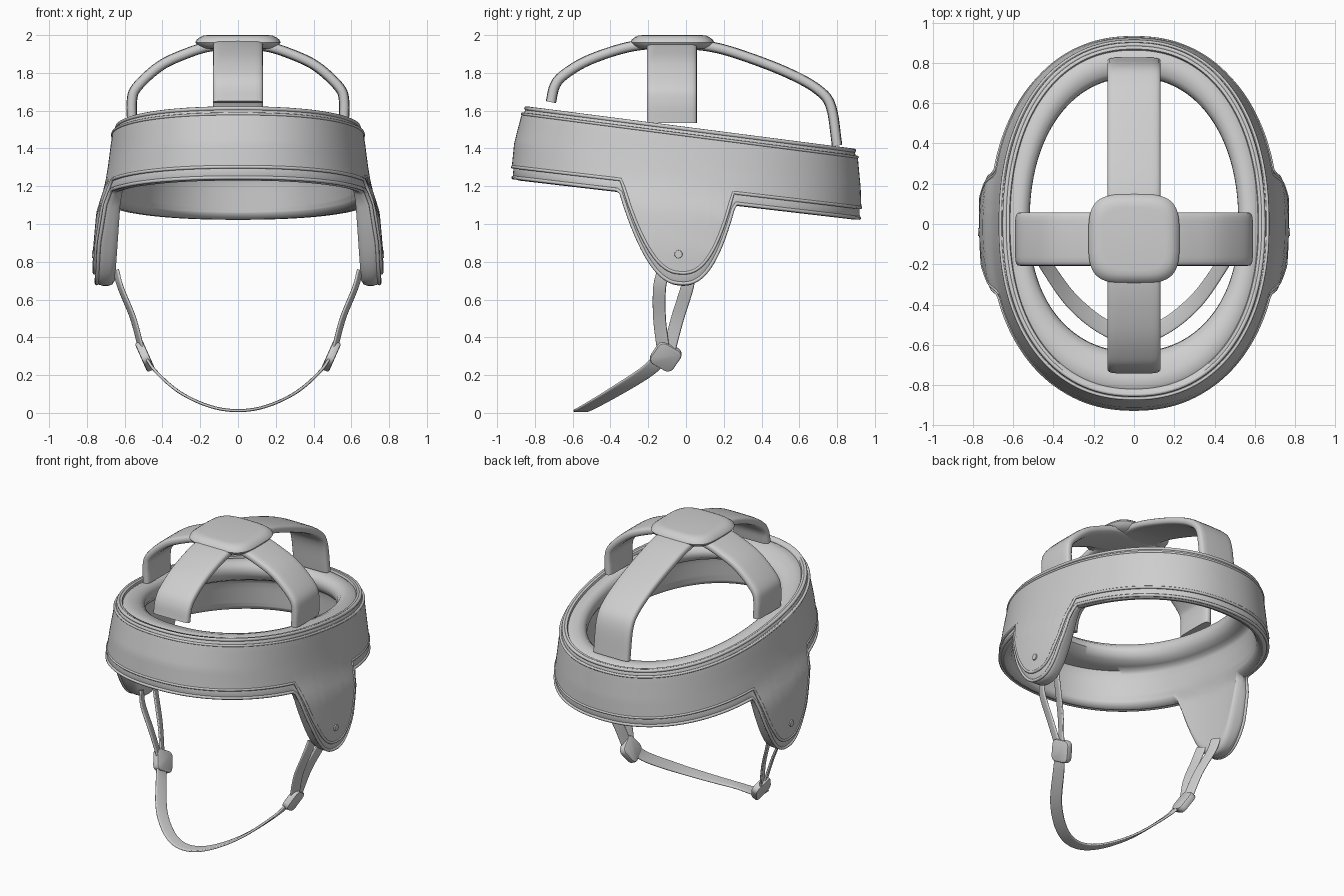
import bpy, bmesh, math
from mathutils import Vector, Matrix

cube = bpy.data.objects.get("Cube")
if cube:
    bpy.data.objects.remove(cube, do_unlink=True)

grey = bpy.data.materials.new("soft_grey")
grey.use_nodes = True
grey.diffuse_color = (0.62, 0.62, 0.62, 1)
grey.node_tree.nodes["Principled BSDF"].inputs["Base Color"].default_value = (0.62, 0.62, 0.62, 1)


def finish(name, bm, angle=40):
    bmesh.ops.recalc_face_normals(bm, faces=bm.faces)
    me = bpy.data.meshes.new(name)
    bm.to_mesh(me)
    bm.free()
    me.materials.append(grey)
    ob = bpy.data.objects.new(name, me)
    bpy.context.collection.objects.link(ob)
    bpy.ops.object.select_all(action='DESELECT')
    ob.select_set(True)
    bpy.context.view_layer.objects.active = ob
    bpy.ops.object.shade_smooth_by_angle(angle=math.radians(angle))


def loft(name, rings, closed, angle=40):
    """Skin a list of closed loops, joined end to end or capped."""
    bm = bmesh.new()
    vs = [[bm.verts.new(p) for p in r] for r in rings]
    n, m = len(vs), len(vs[0])
    for i in range(n if closed else n - 1):
        a, b = vs[i], vs[(i + 1) % n]
        for j in range(m):
            bm.faces.new((a[j], a[(j + 1) % m], b[(j + 1) % m], b[j]))
    if not closed:
        bm.faces.new(vs[0])
        bm.faces.new(vs[-1])
    finish(name, bm, angle)


def smooth_path(pts, steps=6):
    p = [Vector(q) for q in pts]
    p = [2 * p[0] - p[1]] + p + [2 * p[-1] - p[-2]]
    out = []
    for a, b, c, d in zip(p, p[1:], p[2:], p[3:]):
        for k in range(steps):
            t = k / steps
            out.append(0.5 * (2 * b + (c - a) * t + (2 * a - 5 * b + 4 * c - d) * t * t
                              + (3 * b - a - 3 * c + d) * t ** 3))
    return out + [p[-2]]


def spow(v, e):
    return math.copysign(abs(v) ** e, v)


def strap(name, pts, side, width, thick):
    """Sweep a rounded flat section along a smoothed path."""
    path = smooth_path(pts)
    rings = []
    for i, p in enumerate(path):
        tan = (path[min(i + 1, len(path) - 1)] - path[max(i - 1, 0)]).normalized()
        s = Vector(side)
        s = (s - tan * s.dot(tan)).normalized()
        nrm = tan.cross(s)
        rings.append([p + s * spow(math.cos(a), 0.35) * width / 2 + nrm * spow(math.sin(a), 0.6) * thick / 2
                      for a in (2 * math.pi * k / 20 for k in range(20))])
    loft(name, rings, False, 50)


def piping(name, pts, radius):
    cu = bpy.data.curves.new(name, 'CURVE')
    cu.dimensions = '3D'
    cu.bevel_depth = radius
    cu.bevel_resolution = 2
    sp = cu.splines.new('POLY')
    sp.points.add(len(pts) - 1)
    for q, p in zip(sp.points, pts):
        q.co = (*p, 1)
    sp.use_cyclic_u = True
    cu.materials.append(grey)
    bpy.context.collection.objects.link(bpy.data.objects.new(name, cu))


# Helmet envelope: half sizes against depth below the tilted rim
SIDE = [(0, .65), (.04, .667), (.2, .687), (.32, .707), (.38, .727), (.45, .75), (.65, .768), (.9, .76)]
FRONT = [(0, .855), (.04, .87), (.2, .91), (.4, .93), (.9, .93)]
BACK = [(0, .90), (.04, .91), (.2, .925), (.4, .932), (.9, .932)]
FULL = 0.9   # below 1 makes the plan fuller than an ellipse


def lerp(tab, s):
    for (a, u), (b, v) in zip(tab, tab[1:]):
        if s <= b:
            return u + (v - u) * (s - a) / (b - a)
    return tab[-1][1]


def at(th, s, d):
    """Point at angle th, depth s under the rim, inset d from the envelope."""
    c, n = spow(math.cos(th), FULL), spow(math.sin(th), FULL)
    x = (lerp(SIDE, s) - d) * c
    y = (lerp(FRONT if n < 0 else BACK, s) - d) * n
    return Vector((x, y, 1.511 - 0.129 * y - s))


def hem(th, half, lift):
    """Depth of the lower edge, dropping into a rounded ear flap at each side."""
    y = 0.925 * spow(math.sin(th), FULL)
    v = (y + 0.047) / half
    flap = 0.457 * (1 - abs(v) ** (2.1 if v < 0 else 2.6)) if abs(v) < 1 else 0
    return 0.384 - 0.012 * y - lift + flap


def lining(s):
    """Inset of the inner wall, keeping the flaps upright inside."""
    return max(.08, lerp(SIDE, s) - .652)


# Angles packed more closely around the ear flaps
N = 224
ANGLES = [u - 0.35 * math.sin(2 * u) for u in (2 * math.pi * (i + .5) / N for i in range(N))]
ROWS = 12

# Inner padding with a thick roll under the rim
pad = []
for th in ANGLES:
    S = hem(th, 0.305, 0)
    n = math.sin(th)
    k = 1 + (0.6 if n < 0 else 0.22) * n * n
    loop = [at(th, .012 + (S - .037) * j / ROWS, .01) for j in range(ROWS + 1)]
    w = lining(S)
    loop += [at(th, S - .007, .02), at(th, S, .045), at(th, S, w - .035), at(th, S - .007, w - .012)]
    walls = [S - .03 + (.33 - S) * j / ROWS for j in range(ROWS)] + [.30, .26, .22, .18]
    loop += [at(th, s, lining(s)) for s in walls]
    roll = [(.155, .085), (.145, .11), (.125, .138), (.085, .155), (.045, .149), (.015, .125), (.002, .09)]
    loop += [at(th, s, .085 + (d - .085) * (k * .155 - .085) / .07) for s, d in roll]
    loop += [at(th, .006, .055), at(th, .016, .042), at(th, .002, .032), at(th, 0, .015)]
    pad.append(loop)
loft("inner_padding", pad, True, 60)

# Outer shell band with ear flaps
shell = []
for th in ANGLES:
    S = hem(th, 0.295, 0.068)
    depths = [.035 + (S - .035) * j / ROWS for j in range(ROWS + 1)]
    shell.append([at(th, s, 0) for s in depths] + [at(th, s, .035) for s in reversed(depths)])
loft("outer_shell", shell, True)

# Piping along the rim and hems
piping("rim_piping", [at(th, .008, .012) for th in ANGLES], .011)
piping("upper_piping", [at(th, .04, .003) for th in ANGLES], .008)
piping("shell_hem_piping", [at(th, hem(th, .295, .068), .004) for th in ANGLES], .009)
piping("padding_hem_piping", [at(th, hem(th, .305, .012), .014) for th in ANGLES], .010)

# Crown straps
strap("crown_strap_long",
      [(0, y, z) for y, z in ((-.715, 1.645), (-.695, 1.73), (-.645, 1.79), (-.51, 1.87), (-.29, 1.94), (-.08, 1.955),
                              (.135, 1.938), (.335, 1.88), (.55, 1.795), (.70, 1.71), (.768, 1.62), (.80, 1.415))],
      (1, 0, 0), .265, .055)
half = [(.56, 1.535), (.562, 1.65), (.535, 1.725), (.415, 1.835), (.28, 1.90), (.15, 1.94)]
strap("crown_strap_cross",
      [(-x, -.075, z) for x, z in half] + [(0, -.075, 1.95)] + [(x, -.075, z) for x, z in reversed(half)],
      (0, 1, 0), .265, .055)

# Crown button: a soft square with a flat top
rings = []
for r, z in ((.15, 1.925), (.19, 1.93), (.215, 1.945), (.226, 1.962), (.22, 1.975), (.20, 1.99), (.185, 1.997), (.16, 2.0)):
    rings.append([(r * spow(math.cos(a), .55), -.073 + .98 * r * spow(math.sin(a), .55), z)
                  for a in (2 * math.pi * k / 48 for k in range(48))])
loft("crown_button", rings, False)

# Chin strap around the front
half = [(.50, -.11, .32), (.44, -.20, .225), (.31, -.38, .11), (.15, -.51, .035)]
strap("chin_strap", [(-x, y, z) for x, y, z in half] + [(0, -.555, .012)] + list(reversed(half)),
      (0, 1, 0), .08, .016)

for sx, label in ((1, "left"), (-1, "right")):
    # Two strands from each ear flap to the buckle
    for part, ys in (("front", (-.12, -.14, -.14, -.12)), ("rear", (.02, .005, -.045, -.09))):
        strap(f"{label}_{part}_strand",
              [(sx * x, y, z) for x, y, z in zip((.645, .62, .555, .51), ys, (.75, .66, .50, .33))],
              (sx * .35, 1, 0), .07, .016)

    # Buckle
    bm = bmesh.new()
    bmesh.ops.create_cube(bm, size=1, matrix=Matrix.Diagonal((.045, .14, .14, 1)))
    bmesh.ops.bevel(bm, geom=[e for e in bm.edges if abs(e.verts[0].co.x - e.verts[1].co.x) > .01],
                    offset=.035, segments=4, profile=.5, affect='EDGES')
    bmesh.ops.bevel(bm, geom=[e for e in bm.edges if abs(e.verts[0].co.x - e.verts[1].co.x) < .001],
                    offset=.01, segments=2, profile=.5, affect='EDGES')
    bm.transform(Matrix.Translation((sx * .493, -.107, .30)) @ Matrix.Rotation(sx * math.radians(24), 4, 'Y')
                 @ Matrix.Rotation(math.radians(-32), 4, 'X'))
    finish(label + "_buckle", bm)

    # Rivet on the ear flap
    bm = bmesh.new()
    bmesh.ops.create_cone(bm, cap_ends=True, segments=20, radius1=.026, radius2=.02, depth=.03,
                          matrix=Matrix.Translation((sx * .759, -.04, .84)) @ Matrix.Rotation(sx * math.pi / 2, 4, 'Y'))
    finish(label + "_rivet", bm)
